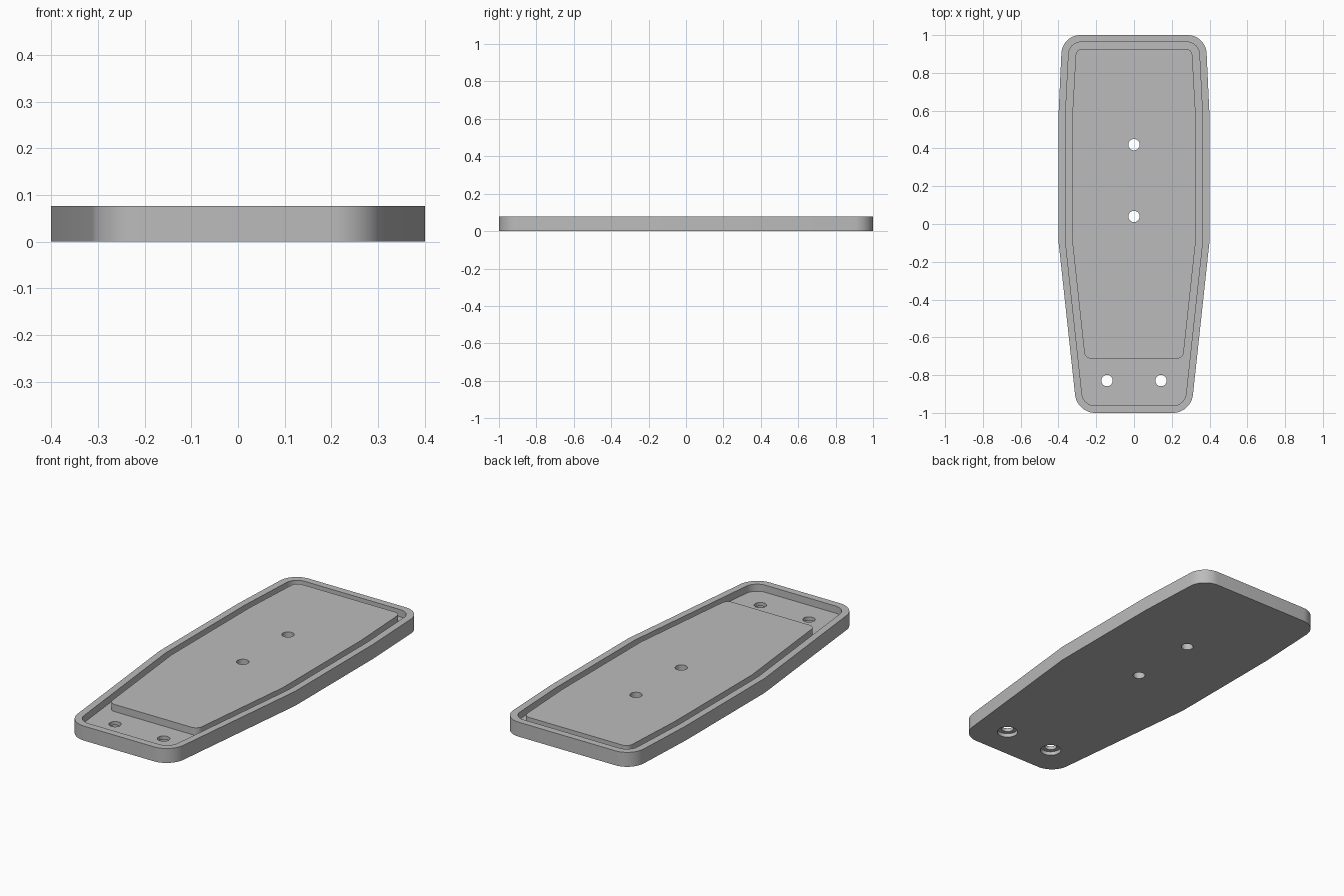
import bpy, bmesh, math

cube = bpy.data.objects.get("Cube")
if cube:
    bpy.data.objects.remove(cube, do_unlink=True)

HEIGHT = 0.077
FLOOR = 0.039
BORE_TOP = 0.02
HOLE_R = 0.03

grey = bpy.data.materials.new("plain_grey")
grey.use_nodes = True
colour = (0.5, 0.5, 0.5, 1)
grey.diffuse_color = colour
grey.node_tree.nodes["Principled BSDF"].inputs["Base Color"].default_value = colour


def add_object(name, bm):
    bmesh.ops.recalc_face_normals(bm, faces=bm.faces)
    mesh = bpy.data.meshes.new(name)
    bm.to_mesh(mesh)
    bm.free()
    mesh.materials.append(grey)
    obj = bpy.data.objects.new(name, mesh)
    bpy.context.collection.objects.link(obj)
    return obj


def tapered_slab(name, inset, front_y, radius, z0, z1):
    """Mirrored outline with rounded end corners, extruded from z0 to z1."""
    wide = 0.4 - inset
    front_x = wide - 0.108 * (-0.09 - front_y)
    side = [(front_x, front_y), (wide, -0.09), (wide, 0.57), (0.38 - inset, 1 - inset)]
    outline = side + [(-x, y) for x, y in reversed(side)]
    bm = bmesh.new()
    base = bm.faces.new([bm.verts.new((x, y, z0)) for x, y in outline])
    top = bmesh.ops.extrude_face_region(bm, geom=[base])["geom"]
    bmesh.ops.translate(bm, vec=(0, 0, z1 - z0),
                        verts=[v for v in top if isinstance(v, bmesh.types.BMVert)])
    # Round only the upright edges at the two ends
    ends = (front_y, 1 - inset)
    corners = [e for e in bm.edges
               if abs(e.verts[0].co.z - e.verts[1].co.z) > 0.001
               and min(abs(e.verts[0].co.y - y) for y in ends) < 0.001]
    bmesh.ops.bevel(bm, geom=corners, offset=radius * 0.95, offset_type='OFFSET',
                    segments=12, profile=0.5, affect='EDGES')
    return add_object(name, bm)


def cylinder(name, x, y, radius, z0, z1):
    bm = bmesh.new()
    bmesh.ops.create_cone(bm, cap_ends=True, segments=40, radius1=radius,
                          radius2=radius, depth=z1 - z0)
    bmesh.ops.translate(bm, vec=(x, y, (z0 + z1) / 2), verts=bm.verts)
    return add_object(name, bm)


# Outer plate, recess and raised panel
plate = tapered_slab("base_plate", 0, -1, 0.1, 0, HEIGHT)
steps = [
    (tapered_slab("recess_cutter", 0.037, -0.962, 0.065, FLOOR, 0.2), 'DIFFERENCE'),
    (tapered_slab("raised_panel", 0.073, -0.713, 0.035, BORE_TOP, HEIGHT), 'UNION'),
]

# Centre holes, and front holes with wide bores underneath
for y in (0.42, 0.04):
    steps.append((cylinder("centre_hole", 0, y, HOLE_R, -0.1, 0.2), 'DIFFERENCE'))
for x in (-0.143, 0.143):
    steps.append((cylinder("front_hole", x, -0.829, HOLE_R, -0.1, 0.2), 'DIFFERENCE'))
    steps.append((cylinder("front_bore", x, -0.829, 0.052, -0.1, BORE_TOP), 'DIFFERENCE'))

bpy.ops.object.select_all(action='DESELECT')
plate.select_set(True)
bpy.context.view_layer.objects.active = plate
for tool, operation in steps:
    mod = plate.modifiers.new(tool.name, 'BOOLEAN')
    mod.operation = operation
    mod.solver = 'EXACT'
    mod.object = tool
    bpy.ops.object.modifier_apply(modifier=mod.name)
    bpy.data.objects.remove(tool, do_unlink=True)

bpy.ops.object.shade_smooth_by_angle(angle=math.radians(30))
